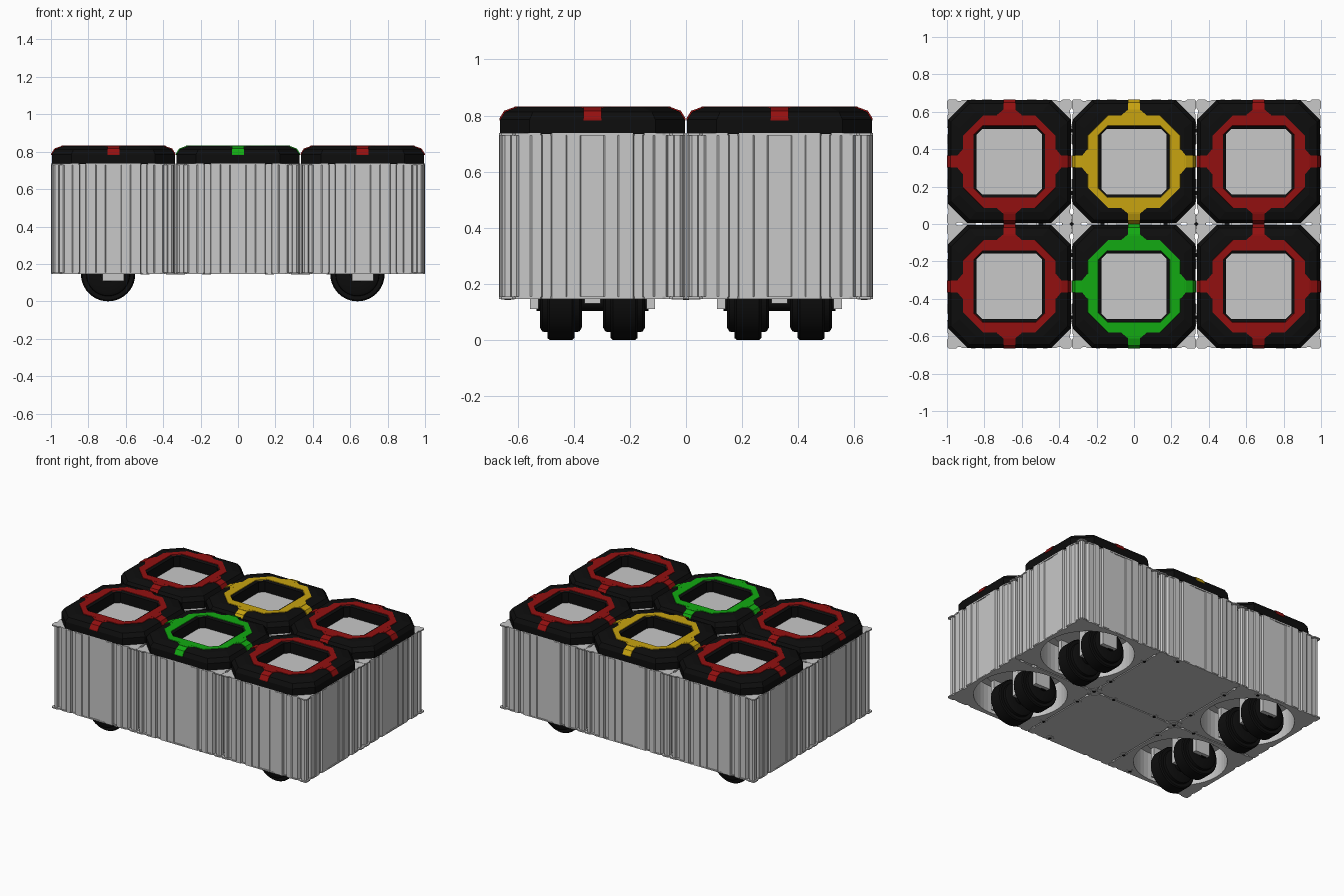
import bpy, bmesh, math
from mathutils import Matrix, Vector

if "Cube" in bpy.data.objects:
    bpy.data.objects.remove(bpy.data.objects["Cube"], do_unlink=True)


def material(name, rgb):
    m = bpy.data.materials.new(name)
    m.use_nodes = True
    col = (*rgb, 1.0)
    m.diffuse_color = col
    m.node_tree.nodes["Principled BSDF"].inputs["Base Color"].default_value = col
    return m


GREY = material("light grey", (0.58, 0.58, 0.58))
BLACK = material("black", (0.004, 0.004, 0.004))
RED = material("red", (0.29, 0.005, 0.005))
GREEN = material("green", (0.006, 0.40, 0.006))
YELLOW = material("yellow", (0.58, 0.37, 0.005))

CELL = 2 / 3            # module pitch
H = CELL / 2 - 0.001    # module half width
Z0, Z1 = 0.147, 0.737   # body bottom and top


def finish(bm, name, mat, loc=(0, 0, 0), smooth=False):
    bmesh.ops.recalc_face_normals(bm, faces=bm.faces)
    me = bpy.data.meshes.new(name)
    bm.to_mesh(me)
    bm.free()
    me.materials.append(mat)
    ob = bpy.data.objects.new(name, me)
    bpy.context.collection.objects.link(ob)
    ob.location = loc
    if smooth:
        bpy.ops.object.select_all(action='DESELECT')
        ob.select_set(True)
        bpy.context.view_layer.objects.active = ob
        bpy.ops.object.shade_smooth_by_angle(angle=math.radians(35))
    return ob


def extrude(bm, pts, vec):
    """Close a 3D polygon and extrude it along vec."""
    a = [bm.verts.new(p) for p in pts]
    b = [bm.verts.new(Vector(p) + Vector(vec)) for p in pts]
    bm.faces.new(a)
    bm.faces.new(b[::-1])
    for i in range(len(a)):
        j = (i + 1) % len(a)
        bm.faces.new((a[i], a[j], b[j], b[i]))


def prism(bm, pts, z0, z1):
    extrude(bm, [(x, y, z0) for x, y in pts], (0, 0, z1 - z0))


def box(bm, x0, x1, y0, y1, z0, z1):
    prism(bm, [(x0, y0), (x1, y0), (x1, y1), (x0, y1)], z0, z1)


def circle(r, n, cx=0, cy=0):
    return [(cx + r * math.cos(math.tau * (i + .5) / n),
             cy + r * math.sin(math.tau * (i + .5) / n)) for i in range(n)]


def octagon(h, c):
    k = h - c
    return [(h, -k), (h, k), (k, h), (-k, h), (-h, k), (-h, -k), (-k, -h), (k, -h)]


def loft(bm, rings):
    """Skin rings of points into a closed tube, last ring joined to first."""
    vs = [[bm.verts.new(p) for p in r] for r in rings]
    n = len(vs[0])
    for k in range(len(vs)):
        a, b = vs[k], vs[(k + 1) % len(vs)]
        for i in range(n):
            j = (i + 1) % n
            bm.faces.new((a[i], a[j], b[j], b[i]))


def oct_tube(bm, rows):
    loft(bm, [[(x, y, z) for x, y in octagon(h, c)] for h, c, z in rows])


def outline(half):
    """Square outline from half a side profile of (along, inset)."""
    side = [(-t, d) for t, d in half[::-1]] + half
    pts = []
    for q in range(4):
        rot = Matrix.Rotation(q * math.pi / 2, 2)
        pts += [tuple(rot @ Vector((H - d, t))) for t, d in side]
    return pts


WALL = [(.04, .010), (.045, .005), (.09, .005), (.095, 0), (.145, 0), (.148, .016),
        (.178, .016), (.181, 0), (.215, .002), (.222, .008), (.262, .008),
        (.27, .026), (.288, .026), (.292, .010), (.312, .010)]
FLANGE = [(.145, .003), (.15, .012), (.18, .012), (.185, .003), (.25, .003),
          (.26, .008), (.275, .008), (.285, 0), (.324, 0)]


def cut(ob, cutter):
    mod = ob.modifiers.new("wheel_well", 'BOOLEAN')
    mod.operation = 'DIFFERENCE'
    mod.solver = 'EXACT'
    mod.object = cutter
    bpy.context.view_layer.objects.active = ob
    with bpy.context.temp_override(object=ob, active_object=ob):
        bpy.ops.object.modifier_apply(modifier=mod.name)


def module(cx, cy, accent, wheeled):
    loc = (cx, cy, 0)
    # ribbed body and its end plates
    parts = []
    for name, prof, za, zb in (("body_wall", WALL, Z0 + .006, Z1 - .006),
                               ("bottom_plate", FLANGE, Z0, Z0 + .008),
                               ("top_plate", FLANGE, Z1 - .008, Z1)):
        bm = bmesh.new()
        prism(bm, outline(prof), za, zb)
        parts.append(finish(bm, name, GREY, loc))
    if wheeled:
        bm = bmesh.new()
        prism(bm, circle(.30, 48), 0.05, 0.34)
        cutter = finish(bm, "well_cutter", GREY, loc)
        cutter.hide_render = True
        bpy.context.view_layer.update()
        cut(parts[0], cutter)
        cut(parts[1], cutter)
        bpy.data.objects.remove(cutter, do_unlink=True)
    # chamfered top frame around a recessed pad
    bm = bmesh.new()
    oct_tube(bm, [(.329, .105, Z1 - .002), (.329, .105, .785), (.312, .10, .813),
                  (.268, .09, .83), (.190, .045, .83), (.175, .03, .822), (.175, .03, Z1 - .002)])
    finish(bm, "top_frame", BLACK, loc)
    bm = bmesh.new()
    prism(bm, octagon(.178, .03), Z1 - .002, .748)
    finish(bm, "top_pad", GREY, loc)
    # coloured ring with four tabs running over the frame edge
    bm = bmesh.new()
    oct_tube(bm, [(.25, .11, .824), (.247, .109, .833), (.192, .05, .833), (.189, .049, .824)])
    tab = [(.243, .833), (.270, .833), (.315, .817), (.332, .789), (.332, .783),
           (.320, .783), (.300, .805), (.243, .822)]
    flare = [(.24, -.066), (.25, -.066), (.278, -.032), (.278, .032), (.25, .066), (.24, .066)]
    for q in range(4):
        n = len(bm.verts)
        extrude(bm, [(r, -.032, z) for r, z in tab], (0, .064, 0))
        prism(bm, flare, .822, .8325)
        bm.verts.ensure_lookup_table()
        bmesh.ops.rotate(bm, verts=bm.verts[n:], cent=(0, 0, 0),
                         matrix=Matrix.Rotation(q * math.pi / 2, 3, 'Z'))
    finish(bm, "accent_ring", accent, loc)


def caster(cx, cy):
    loc = (cx, cy, 0)
    # fork: swivel disc, outer brackets and middle column
    bm = bmesh.new()
    prism(bm, circle(.23, 32), .318, .342)
    for s in (-1, 1):
        ya, yb = sorted((s * .192, s * .222))
        box(bm, -.058, .058, ya, yb, .11, .32)
    box(bm, -.045, .045, -.028, .028, .13, .32)
    finish(bm, "caster_fork", GREY, loc)
    # twin wheels with a raised tread
    half = [(.075, .04), (.075, .10), (.066, .115), (.048, .117), (.048, .138), (.040, .145)]
    prof = half + [(-y, r) for y, r in half[::-1]]
    n = 40
    for s in (-1, 1):
        bm = bmesh.new()
        loft(bm, [[(r * math.cos(math.tau * i / n), y, r * math.sin(math.tau * i / n))
                   for i in range(n)] for y, r in prof])
        finish(bm, "caster_wheel", BLACK, (cx - .028, cy + s * .1125, .145), smooth=True)
    # axle
    bm = bmesh.new()
    extrude(bm, [(x, -.20, z) for x, z in circle(.042, 20)], (0, .40, 0))
    finish(bm, "caster_axle", BLACK, (cx - .028, cy, .145), smooth=True)


for ix in (-1, 0, 1):
    for iy in (-1, 1):
        colour = RED if ix else (GREEN if iy < 0 else YELLOW)
        module(ix * CELL, iy * CELL / 2, colour, ix != 0)
        if ix:
            caster(ix * CELL, iy * CELL / 2)

# underside fasteners around each module corner
sockets, bolts = bmesh.new(), bmesh.new()
for sx in (-1, 1):
    px = sx * CELL / 2
    spots = [(px, 0), (px - .165, 0), (px + .165, 0), (px, .165), (px, -.165),
             (px, .5), (px, -.5), (px - .165, .635), (px - .165, -.635)]
    for x, y in spots:
        prism(sockets, circle(.026, 8, x, y), Z0 - .003, Z0 + .002)
        prism(bolts, circle(.012, 8, x, y), Z0 - .004, Z0 + .002)
    loft(sockets, [[(x, y, z) for x, y in circle(r, 8, px, 0)]
                   for r, z in ((.055, Z0 + .002), (.055, Z0 - .003), (.045, Z0 - .003), (.045, Z0 + .002))])
finish(sockets, "underside_sockets", GREY)
finish(bolts, "underside_bolts", BLACK)
